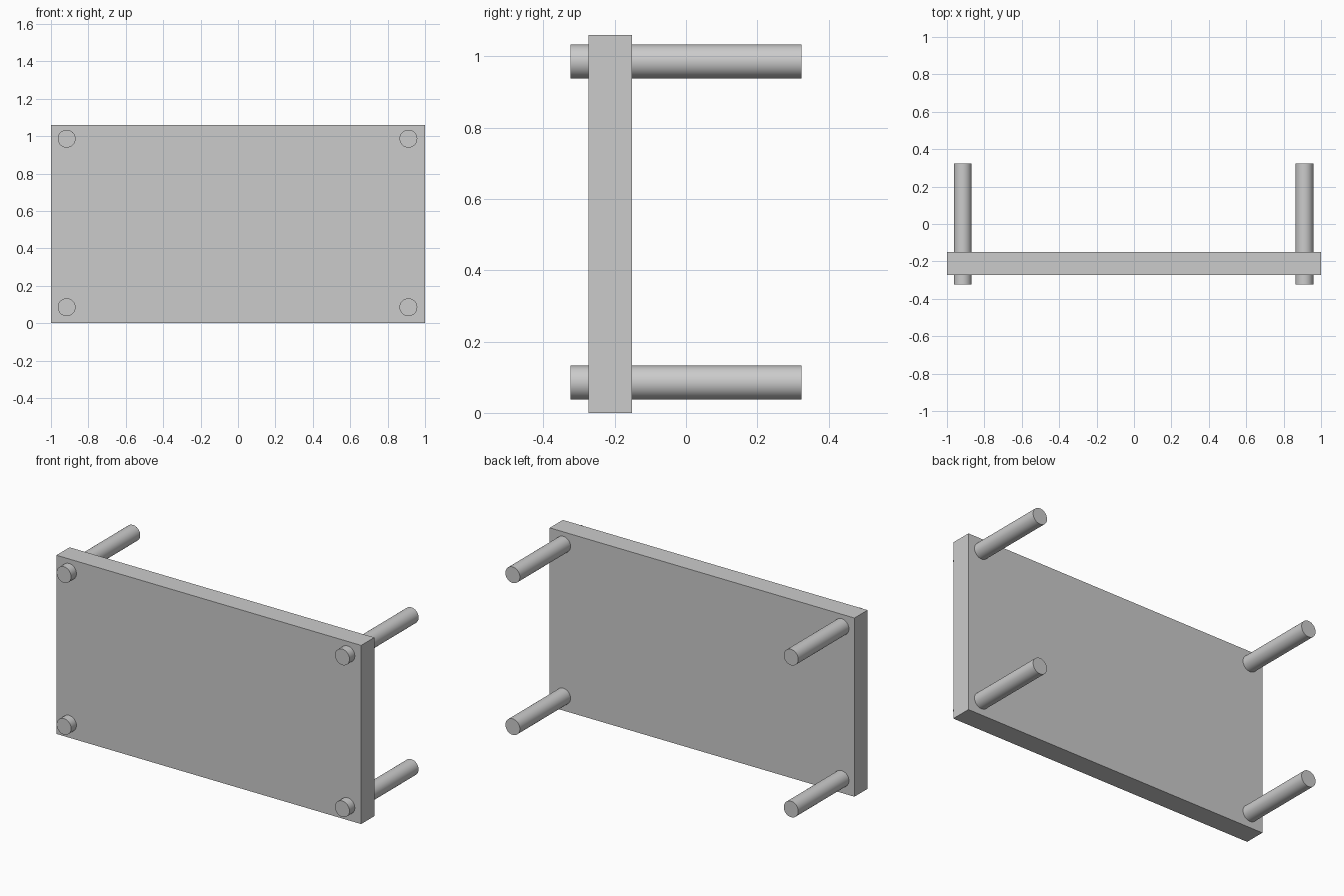
import bpy
from math import radians

if "Cube" in bpy.data.objects:
    bpy.data.objects.remove(bpy.data.objects["Cube"])


def box(name, lo, hi):
    centre = [(a + b) / 2 for a, b in zip(lo, hi)]
    bpy.ops.mesh.primitive_cube_add(size=1, location=centre)
    ob = bpy.context.object
    ob.name = name
    ob.scale = [b - a for a, b in zip(lo, hi)]
    bpy.ops.object.transform_apply(location=False, rotation=False, scale=True)
    return ob


def rod(name, x, z, radius=0.0475, length=0.648):
    bpy.ops.mesh.primitive_cylinder_add(
        vertices=64, radius=radius, depth=length,
        location=(x, 0, z), rotation=(radians(90), 0, 0))
    ob = bpy.context.object
    ob.name = name
    bpy.ops.object.shade_smooth_by_angle(angle=radians(30))
    return ob


# Upright rectangular panel
box("panel", (-1, -0.274, 0), (1, -0.151, 1.06))

# Round rods running through the panel at its four corners
for side, x in (("left", -0.916), ("right", 0.911)):
    for level, z in (("lower", 0.085), ("upper", 0.986)):
        rod(f"{level}_{side}_rod", x, z)
